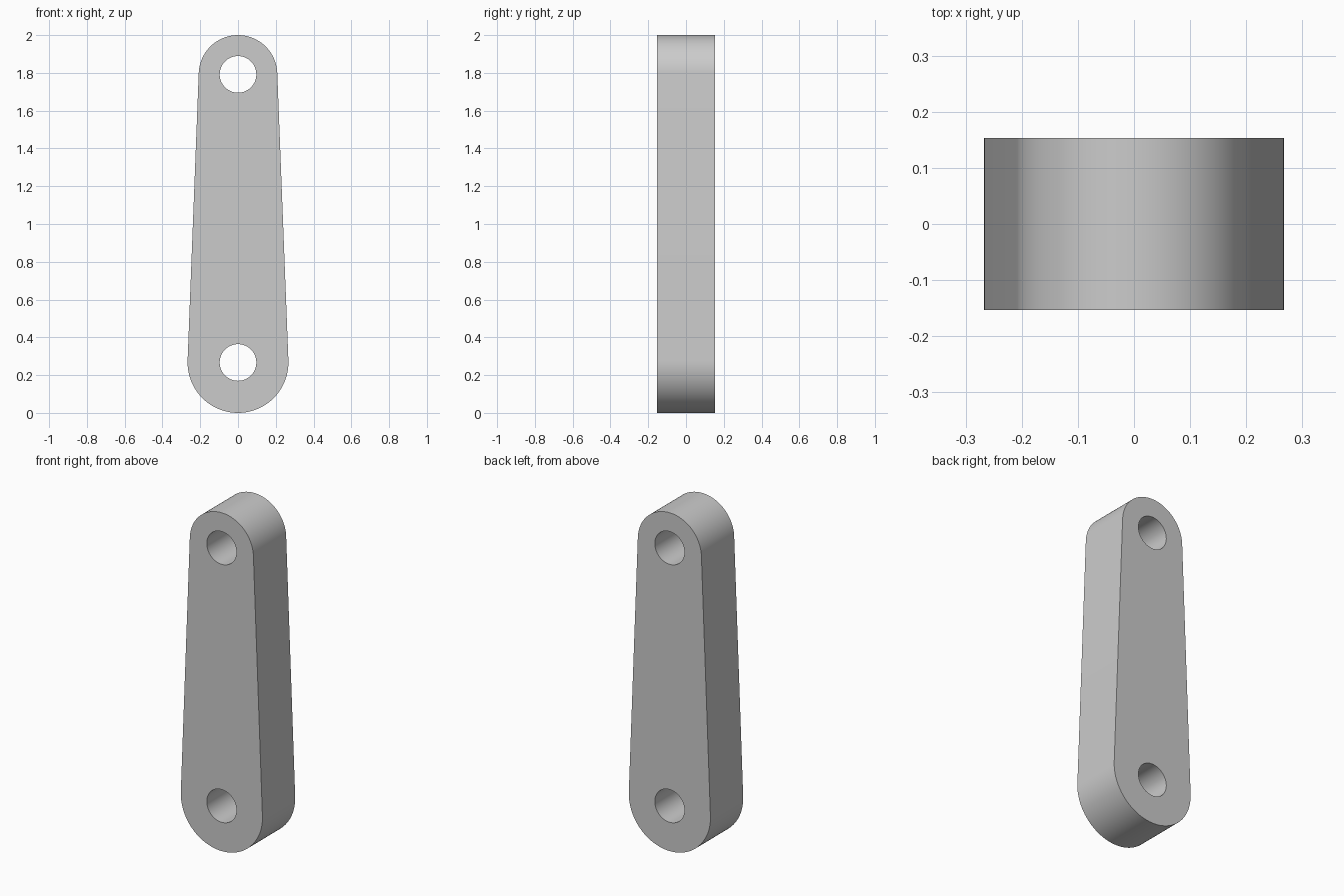
import bpy
import bmesh
from math import asin, cos, sin, pi
from mathutils import Vector

cube = bpy.data.objects.get("Cube")
if cube:
    bpy.data.objects.remove(cube, do_unlink=True)

HALF_DEPTH = 0.153
LOW_R, TOP_R, HOLE_R = 0.267, 0.208, 0.097
LOW_Z, TOP_Z = LOW_R, 2 - TOP_R

grey = bpy.data.materials.new("plain grey")
grey.use_nodes = True
colour = (0.6, 0.6, 0.6, 1)
grey.diffuse_color = colour
grey.node_tree.nodes["Principled BSDF"].inputs["Base Color"].default_value = colour


def arc(z, radius, start, end, steps):
    """Points of an arc in the xz plane around (0, z)."""
    angles = [start + (end - start) * i / steps for i in range(steps + 1)]
    return [(radius * cos(a), z + radius * sin(a)) for a in angles]


def prism(name, outline, half_depth):
    """Extrude an xz outline along y."""
    bm = bmesh.new()
    face = bm.faces.new([bm.verts.new((x, -half_depth, z)) for x, z in outline])
    out = bmesh.ops.extrude_face_region(bm, geom=[face], use_keep_orig=True)
    moved = [v for v in out["geom"] if isinstance(v, bmesh.types.BMVert)]
    bmesh.ops.translate(bm, verts=moved, vec=Vector((0, 2 * half_depth, 0)))
    bmesh.ops.recalc_face_normals(bm, faces=bm.faces)
    mesh = bpy.data.meshes.new(name)
    bm.to_mesh(mesh)
    bm.free()
    mesh.materials.append(grey)
    obj = bpy.data.objects.new(name, mesh)
    bpy.context.collection.objects.link(obj)
    return obj


# Link arm: two round ends joined by tangent sides
tilt = asin((LOW_R - TOP_R) / (TOP_Z - LOW_Z))
outline = (arc(TOP_Z, TOP_R, tilt, pi - tilt, 48)
           + arc(LOW_Z, LOW_R, pi - tilt, 2 * pi + tilt, 48))
arm = prism("link_arm", outline, HALF_DEPTH)
bpy.context.view_layer.objects.active = arm
arm.select_set(True)

# Pin holes through both ends
for label, z in (("lower", LOW_Z), ("upper", TOP_Z)):
    cutter = prism(label + "_hole_cutter", arc(z, HOLE_R, 0, 2 * pi, 64)[:-1], HALF_DEPTH * 2)
    cutter.hide_render = True
    hole = arm.modifiers.new(label + "_hole", "BOOLEAN")
    hole.operation = "DIFFERENCE"
    hole.solver = "EXACT"
    hole.object = cutter
    bpy.ops.object.modifier_apply(modifier=hole.name)
    bpy.data.objects.remove(cutter, do_unlink=True)

bpy.ops.object.shade_smooth_by_angle(angle=pi / 6)
